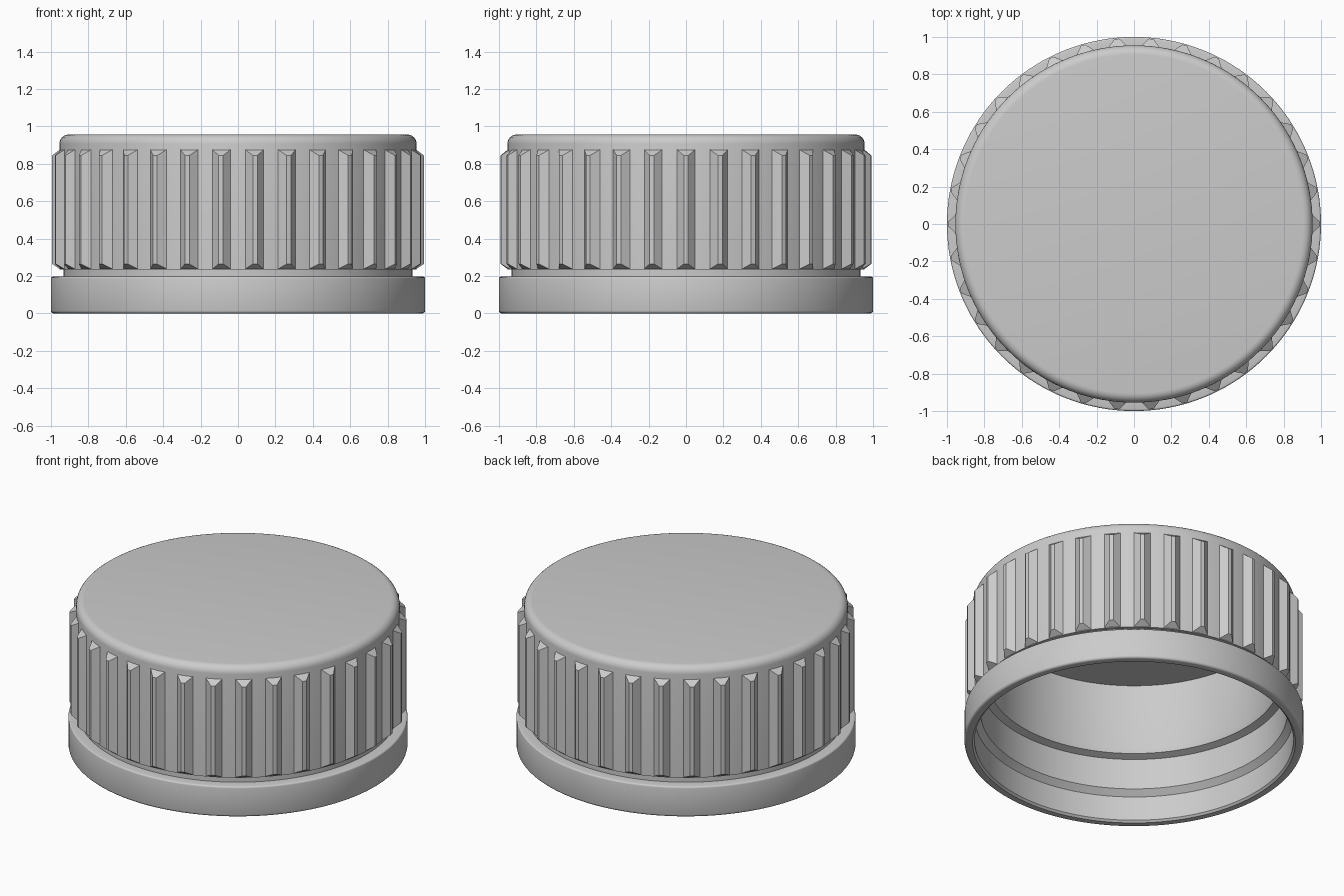
import bpy, bmesh
from math import sin, cos, tau, radians

if "Cube" in bpy.data.objects:
    bpy.data.objects.remove(bpy.data.objects["Cube"])

SEGMENTS = 136
RIBS = 34


def finish(name, bm, angle):
    bmesh.ops.recalc_face_normals(bm, faces=bm.faces)
    mesh = bpy.data.meshes.new(name)
    bm.to_mesh(mesh)
    bm.free()
    obj = bpy.data.objects.new(name, mesh)
    bpy.context.collection.objects.link(obj)
    bpy.ops.object.select_all(action='DESELECT')
    obj.select_set(True)
    bpy.context.view_layer.objects.active = obj
    bpy.ops.object.shade_smooth_by_angle(angle=radians(angle))
    return obj


def lathe(name, profile):
    """Revolve (radius, z) points around z; the end points lie on the axis."""
    bm = bmesh.new()
    rings = []
    for r, z in profile:
        if r == 0:
            rings.append([bm.verts.new((0, 0, z))] * SEGMENTS)
        else:
            rings.append([bm.verts.new((r * cos(tau * i / SEGMENTS),
                                        r * sin(tau * i / SEGMENTS), z))
                          for i in range(SEGMENTS)])
    for a, b in zip(rings, rings[1:]):
        for i in range(SEGMENTS):
            j = (i + 1) % SEGMENTS
            quad = list(dict.fromkeys((a[i], a[j], b[j], b[i])))
            bm.faces.new(quad)
    return finish(name, bm, 32)


def fillet(r, z, size, start, steps=5):
    """Quarter-round arc points around a centre (r, z)."""
    return [(r + size * cos(tau / 4 * (start + k / steps)),
             z + size * sin(tau / 4 * (start + k / steps)))
            for k in range(steps + 1)]


# Hollow cap shell: inside ceiling, stepped bore, rim band, groove, body, top
profile = [(0, 0.875), (0.85, 0.875), (0.85, 0.45), (0.86, 0.42),
           (0.905, 0.405), (0.905, 0.205), (0.94, 0.17), (0.94, 0.012),
           (0.952, 0.0)]
profile += fillet(0.985, 0.015, 0.015, -1, 3)
profile += fillet(0.99, 0.187, 0.01, 0, 3)
profile += [(0.934, 0.197), (0.934, 0.235), (0.955, 0.235)]
profile += fillet(0.905, 0.907, 0.05, 0, 6)
profile += [(0, 0.957)]
lathe("cap_shell", profile)

# Grip ribs: tapered wedges with sloped ends, repeated around the body
bm = bmesh.new()
for n in range(RIBS):
    a = tau * n / RIBS

    def point(r, side, z):
        return bm.verts.new((r * cos(a) - side * sin(a),
                             r * sin(a) + side * cos(a), z))

    base = [point(0.952, s, z) for s, z in
            ((-0.05, 0.237), (0.05, 0.237), (0.05, 0.877), (-0.05, 0.877))]
    tip = [point(0.994, s, z) for s, z in
           ((-0.012, 0.265), (0.012, 0.265), (0.012, 0.845), (-0.012, 0.845))]
    bm.faces.new(tip)
    for i in range(4):
        j = (i + 1) % 4
        bm.faces.new((base[i], base[j], tip[j], tip[i]))
finish("grip_ribs", bm, 20)
